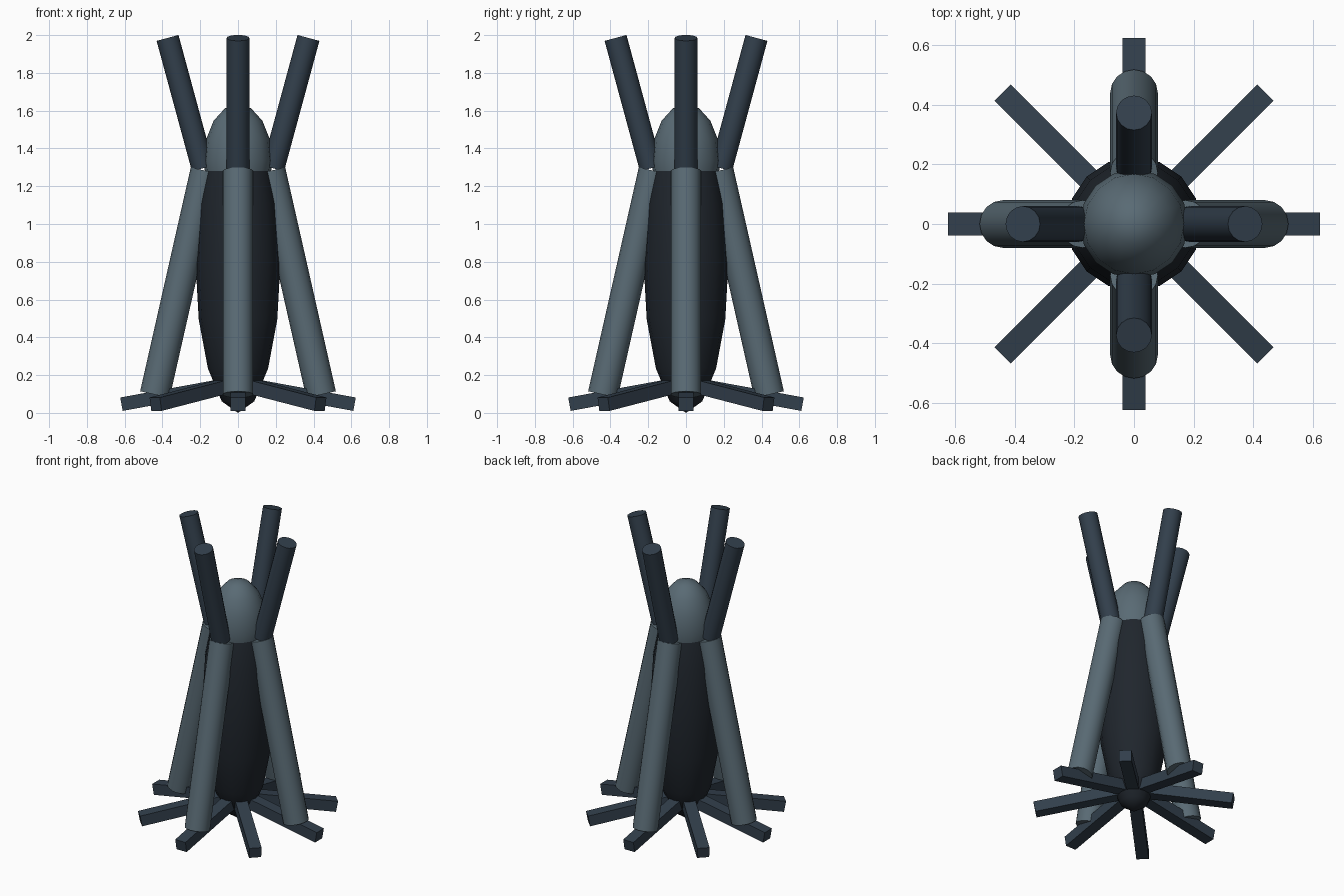
import bpy
from math import sin, cos, tau, radians
from mathutils import Vector

if "Cube" in bpy.data.objects:
    bpy.data.objects.remove(bpy.data.objects["Cube"])


def material(name, rgb):
    m = bpy.data.materials.new(name)
    m.diffuse_color = (*rgb, 1)
    m.use_nodes = True
    m.node_tree.nodes["Principled BSDF"].inputs["Base Color"].default_value = m.diffuse_color
    return m


shell = material("grey_shell", (0.10, 0.145, 0.175))
metal = material("dark_metal", (0.032, 0.050, 0.072))
core = material("black_core", (0.014, 0.019, 0.026))


def finish(name, mat, smooth=True):
    ob = bpy.context.object
    ob.name = name
    ob.data.materials.append(mat)
    bpy.ops.object.transform_apply(location=False, rotation=True, scale=True)
    if smooth:
        bpy.ops.object.shade_smooth_by_angle(angle=radians(50))


def ellipsoid(name, z, radius, half_height, mat):
    bpy.ops.mesh.primitive_uv_sphere_add(segments=16, ring_count=8, radius=1, location=(0, 0, z))
    bpy.context.object.scale = (radius, radius, half_height)
    finish(name, mat)


def polar(angle, r, z):
    return Vector((r * cos(angle), r * sin(angle), z))


def rod(name, a, b, radius, mat):
    d = b - a
    bpy.ops.mesh.primitive_cylinder_add(vertices=16, radius=radius, depth=d.length, location=(a + b) / 2)
    bpy.context.object.rotation_euler = d.to_track_quat('Z', 'Y').to_euler()
    finish(name, mat)


def bar(name, a, b, width, height, mat):
    d = b - a
    bpy.ops.mesh.primitive_cube_add(size=1, location=(a + b) / 2)
    ob = bpy.context.object
    ob.scale = (d.length, width, height)
    ob.rotation_euler = d.to_track_quat('X', 'Z').to_euler()
    finish(name, mat, smooth=False)


# Central body and domed head
ellipsoid("body", 0.80, 0.225, 0.80, core)
ellipsoid("head", 1.335, 0.182, 0.30, shell)

# Four leaning side tubes, each with a flared upper prong
for i in range(4):
    ang = i * tau / 4
    rod(f"side_tube_{i + 1}", polar(ang, 0.44, 0.097), polar(ang, 0.172, 1.282), 0.08, shell)
    rod(f"upper_prong_{i + 1}", polar(ang, 0.186, 1.295), polar(ang, 0.373, 1.985), 0.06, metal)

# Eight sloping foot bars
for i in range(8):
    ang = i * tau / 8
    bar(f"foot_bar_{i + 1}", polar(ang, 0.05, 0.15), polar(ang, 0.617, 0.046), 0.077, 0.072, metal)
